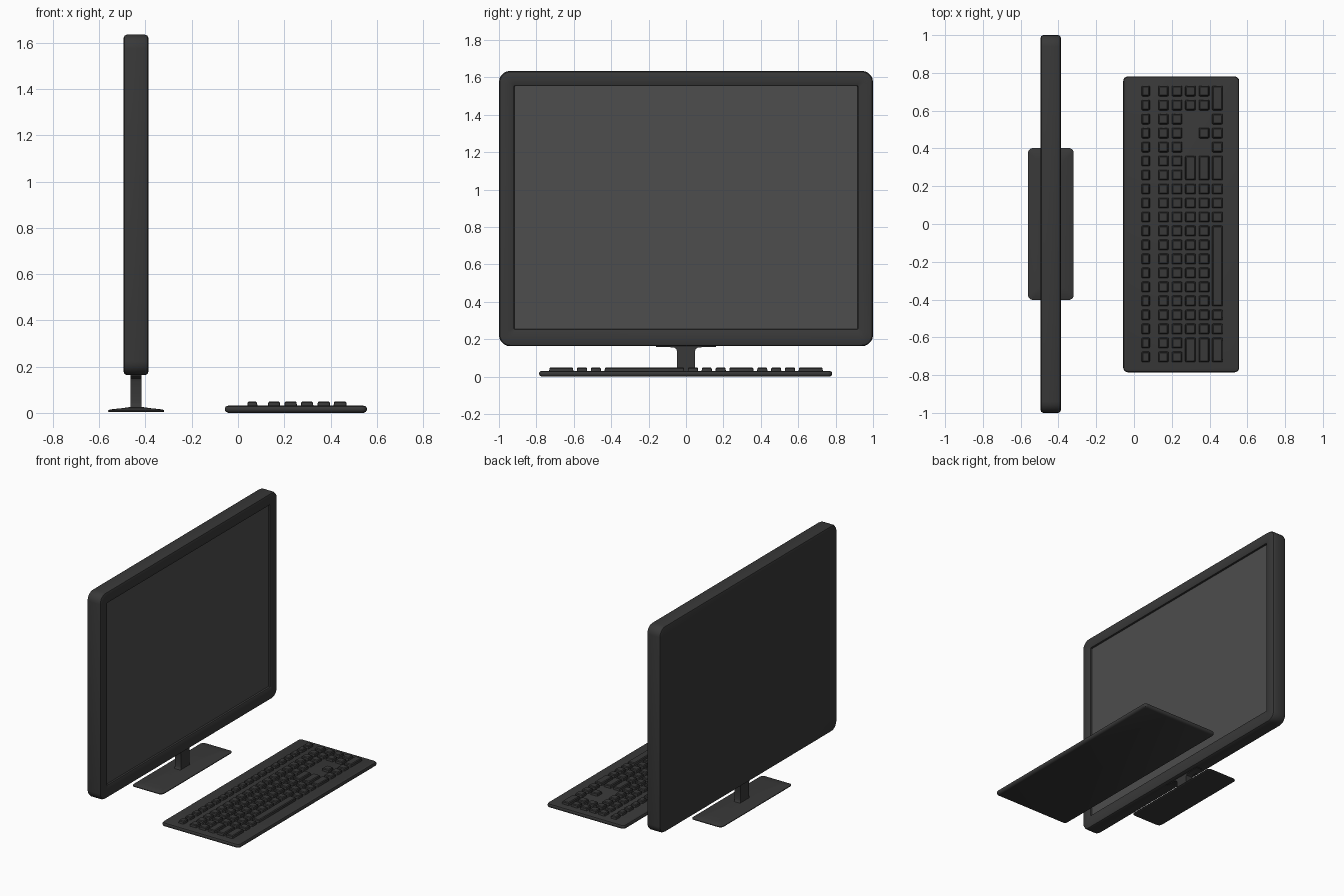
import bpy, bmesh, math
from mathutils import Vector

if "Cube" in bpy.data.objects:
    bpy.data.objects.remove(bpy.data.objects["Cube"])

def material(name, rgb):
    m = bpy.data.materials.new(name)
    m.diffuse_color = (*rgb, 1)
    m.use_nodes = True
    m.node_tree.nodes["Principled BSDF"].inputs["Base Color"].default_value = m.diffuse_color
    return m

black = material("black_plastic", (0.04, 0.04, 0.04))
glass = material("screen_grey", (0.075, 0.075, 0.075))

def rounded_rect(cu, cv, hu, hv, r, n=5):
    """Rounded rectangle outline, counter-clockwise."""
    pts = []
    for k, (su, sv) in enumerate([(1, 1), (-1, 1), (-1, -1), (1, -1)]):
        for i in range(n + 1):
            a = math.pi / 2 * (k + i / n)
            pts.append((cu + su * (hu - r) + r * math.cos(a),
                        cv + sv * (hv - r) + r * math.sin(a)))
    return pts

def loft(bm, rings, axis="z", n=5, cap_end=True):
    """Stack rounded rectangles (level, cu, cv, hu, hv, r) along an axis."""
    place = {"z": lambda u, v, w: (u, v, w), "x": lambda u, v, w: (w, u, v)}[axis]
    loops = [[bm.verts.new(place(u, v, w)) for u, v in rounded_rect(*rect, n)]
             for w, *rect in rings]
    for a, b in zip(loops, loops[1:]):
        for i in range(len(a)):
            j = (i + 1) % len(a)
            bm.faces.new((a[i], a[j], b[j], b[i]))
    bm.faces.new(loops[0][::-1])
    if cap_end:
        bm.faces.new(loops[-1])

def finish(bm, name, mat=black, angle=35):
    me = bpy.data.meshes.new(name)
    bm.to_mesh(me)
    bm.free()
    ob = bpy.data.objects.new(name, me)
    bpy.context.collection.objects.link(ob)
    me.materials.append(mat)
    bpy.ops.object.select_all(action="DESELECT")
    ob.select_set(True)
    bpy.context.view_layer.objects.active = ob
    bpy.ops.object.shade_smooth_by_angle(angle=math.radians(angle))
    return ob

# Monitor housing: rounded slab with a recessed opening on the +x side
W, H, ZC = 1.0, 0.736, 0.899
bm = bmesh.new()
loft(bm, [(-0.495, 0, ZC, W - 0.016, H - 0.016, 0.045),
          (-0.491, 0, ZC, W - 0.005, H - 0.005, 0.056),
          (-0.480, 0, ZC, W, H, 0.06),
          (-0.402, 0, ZC, W, H, 0.06),
          (-0.391, 0, ZC, W - 0.005, H - 0.005, 0.056),
          (-0.387, 0, ZC, W - 0.016, H - 0.016, 0.045),
          (-0.387, 0, 0.904, 0.926, 0.657, 0.01),
          (-0.391, 0, 0.904, 0.920, 0.651, 0.005),
          (-0.403, 0, 0.904, 0.918, 0.649, 0.004)], "x", cap_end=False)
finish(bm, "monitor_housing")

# Screen panel
bm = bmesh.new()
bm.faces.new([bm.verts.new((-0.403, y, z)) for y, z in
              ((-0.918, 0.255), (0.918, 0.255), (0.918, 1.553), (-0.918, 1.553))])
finish(bm, "screen", glass)

# Stand neck: half profile (y, z) flared at the top, mirrored and extruded in x
half = [(0.062, 0.018), (0.05, 0.03), (0.047, 0.045), (0.047, 0.135),
        (0.052, 0.148), (0.066, 0.157), (0.16, 0.160), (0.16, 0.168)]
profile = half + [(-y, z) for y, z in reversed(half)]
bm = bmesh.new()
f = bm.faces.new([bm.verts.new((-0.465, y, z)) for y, z in profile])
ext = bmesh.ops.extrude_face_region(bm, geom=[f])
bmesh.ops.translate(bm, vec=Vector((0.048, 0, 0)),
                    verts=[g for g in ext["geom"] if isinstance(g, bmesh.types.BMVert)])
bmesh.ops.recalc_face_normals(bm, faces=bm.faces)
finish(bm, "stand_neck")

# Stand base: thin foot with a top that slopes up to the neck
bm = bmesh.new()
loft(bm, [(0.003, -0.44, 0, 0.116, 0.396, 0.022),
          (0.006, -0.44, 0, 0.121, 0.402, 0.026),
          (0.011, -0.44, 0, 0.121, 0.402, 0.026),
          (0.015, -0.44, 0, 0.112, 0.393, 0.02),
          (0.020, -0.44, 0, 0.065, 0.345, 0.015),
          (0.025, -0.44, 0, 0.028, 0.14, 0.01)])
finish(bm, "stand_base", angle=20)

# Keyboard body
KX, KY, KHX, KHY = 0.25, -0.002, 0.307, 0.783
bm = bmesh.new()
loft(bm, [(0.0, KX, KY, KHX - 0.014, KHY - 0.014, 0.012),
          (0.005, KX, KY, KHX - 0.004, KHY - 0.004, 0.02),
          (0.012, KX, KY, KHX, KHY, 0.024),
          (0.021, KX, KY, KHX, KHY, 0.024),
          (0.028, KX, KY, KHX - 0.004, KHY - 0.004, 0.02),
          (0.031, KX, KY, KHX - 0.014, KHY - 0.014, 0.012)])
finish(bm, "keyboard_body")

# Keys: each row has an x range, slots left empty and runs joined into long keys
PITCH = 0.0741
rows = [((0.040, 0.084), [], []),
        ((0.129, 0.183), [], []),
        ((0.200, 0.255), [], []),
        ((0.271, 0.326), [2, 3, 4], [(5, 6), (18, 19)]),
        ((0.343, 0.399), [2, 4], [(5, 6), (18, 19)]),
        ((0.413, 0.470), [], [(0, 1), (5, 6), (10, 15), (18, 19)])]
bm = bmesh.new()
for (x0, x1), empty, runs in rows:
    joined = {i for a, b in runs for i in range(a, b + 1)}
    keys = runs + [(i, i) for i in range(20) if i not in joined and i not in empty]
    for a, b in keys:
        y = 0.704 - PITCH * (a + b) / 2
        hy = PITCH * (b - a) / 2 + 0.028
        cx, hx = (x0 + x1) / 2, (x1 - x0) / 2
        loft(bm, [(0.029, cx, y, hx, hy, 0.006),
                  (0.045, cx, y, hx - 0.002, hy - 0.002, 0.006),
                  (0.050, cx, y, hx - 0.007, hy - 0.007, 0.004)], n=2)
finish(bm, "keys")
